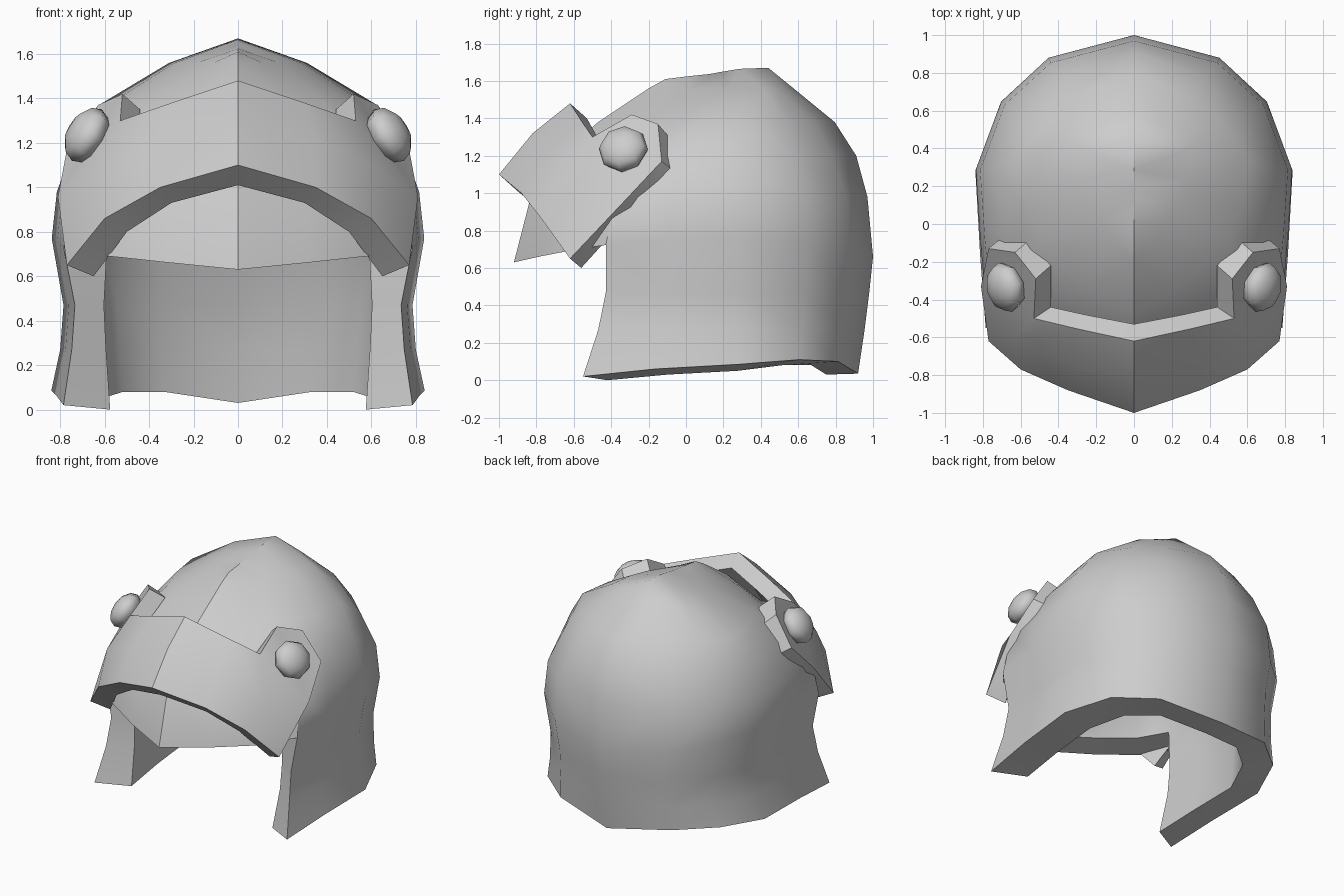
import bpy, bmesh, math
from mathutils import Vector

cube = bpy.data.objects.get("Cube")
if cube:
    bpy.data.objects.remove(cube, do_unlink=True)

GREY = 0.61
mat = bpy.data.materials.new("plain grey")
mat.use_nodes = True
mat.diffuse_color = (GREY, GREY, GREY, 1)
mat.node_tree.nodes["Principled BSDF"].inputs["Base Color"].default_value = (GREY, GREY, GREY, 1)


def shade(obj, angle):
    bpy.ops.object.select_all(action='DESELECT')
    obj.select_set(True)
    bpy.context.view_layer.objects.active = obj
    bpy.ops.object.shade_smooth_by_angle(angle=math.radians(angle))


def add_grid(bm, points):
    """Faces between neighbouring (row, column) points; returns the vertices."""
    verts = {key: bm.verts.new(co) for key, co in points.items()}
    for r, c in points:
        quad = [(r, c), (r + 1, c), (r + 1, c + 1), (r, c + 1)]
        if all(k in verts for k in quad):
            bm.faces.new([verts[k] for k in quad])
    return verts


def build_shell(name, outer_points, inner_points, rim):
    """Outer and inner half surfaces joined along the rim and mirrored in x."""
    bm = bmesh.new()
    outer = add_grid(bm, outer_points)
    inner = add_grid(bm, inner_points)
    for a, b in zip(rim, rim[1:]):
        bm.faces.new([outer[a], outer[b], inner[b], inner[a]])
    mesh = bpy.data.meshes.new(name)
    bm.to_mesh(mesh)
    obj = bpy.data.objects.new(name, mesh)
    bpy.context.collection.objects.link(obj)
    mirror = obj.modifiers.new("mirror", 'MIRROR')
    mirror.use_clip = True
    graph = bpy.context.evaluated_depsgraph_get()
    baked = bpy.data.meshes.new_from_object(obj.evaluated_get(graph))
    obj.modifiers.clear()
    obj.data = baked
    bm.clear()
    bm.from_mesh(baked)
    bmesh.ops.remove_doubles(bm, verts=bm.verts, dist=.001)
    bmesh.ops.recalc_face_normals(bm, faces=bm.faces)
    bm.to_mesh(baked)
    bm.free()
    baked.materials.clear()
    baked.materials.append(mat)
    shade(obj, 35)


# Helmet plan outline from back centre to front centre
plan = [(0, 1), (.54, .84), (.84, .53), (1, .05), (.97, -.3), (.935, -.58),
        (.73, -.74), (.38, -.88), (0, -1)]
CHEEK, BROW, CROWN = 5, 3, 4

# Rings: height, half width, widest y, back y, front y, dip at back, dip at front
outer_rings = [(0, .84, .25, .92, -1.13, 0, 0),
               (.27, .8, .25, .955, -.99, 0, 0),
               (.47, .785, .25, .98, -.92, 0, 0),
               (.77, .838, .25, 1, -.92, .11, .14),
               (.98, .815, .25, .97, -.83, 0, 0),
               (1.2, .735, .25, .91, -.67, 0, 0),
               (1.38, .61, .31, .795, -.47, 0, 0),
               (1.56, .31, .4, .575, -.2, 0, 0),
               (1.67, 0, .44, .44, -.11, 0, .06)]
inner_rings = [(0, .615, .25, .75, -.905, 0, 0),
               (.27, .635, .25, .7, -.8, 0, 0),
               (.47, .645, .25, .64, -.78, 0, 0),
               (.77, .63, .25, .55, -.77, .1, .09),
               (.98, .56, .2, .44, -.6, 0, 0),
               (1.2, .36, .15, .32, -.3, 0, 0),
               (1.3, 0, .15, .2, 0, 0, 0)]
# Bottom edge heights from back centre to cheek front
outer_hem = [.035, .1, .11, .085, .06, .02]
inner_hem = [.03, .08, .08, .05, .03, 0]


def dome_points(rings, hem):
    points = {}
    for r, (z, width, mid, back, front, dip_b, dip_f) in enumerate(rings):
        for c, (px, py) in enumerate(plan):
            if r < BROW and c > CHEEK:
                continue  # face opening
            # Crown rings get flatter diagonals
            pinch = 1 - max(0, r - CROWN) * .2 * (px * py) ** 2
            y = mid + pinch * py * (back - mid if py > 0 else mid - front)
            height = z - py * py * (dip_b if py > 0 else dip_f)
            points[r, c] = (pinch * px * width, y, height if r else hem[c])
    return points


# Helmet shell
rim = [(0, c) for c in range(CHEEK)] + [(r, CHEEK) for r in range(BROW)]
rim += [(BROW, c) for c in range(CHEEK, len(plan))]
build_shell("helmet_shell", dome_points(outer_rings, outer_hem),
            dome_points(inner_rings, inner_hem), rim)

# Raised visor: columns from the centre to the hinge ear, each top, middle, bottom
visor_outer = [[(0, -.62, 1.48), (0, -.82, 1.32), (0, -1, 1.1)],
               [(.3, -.555, 1.38), (.34, -.74, 1.22), (.35, -.88, 1)],
               [(.53, -.5, 1.3), (.64, -.61, 1.07), (.6, -.77, .86)],
               [(.52, -.29, 1.42), (.81, -.33, .957), (.77, -.62, .65)],
               [(.63, -.15, 1.37), (.77, -.13, 1.17)]]
visor_inner = [[(0, -.53, 1.4), (0, -.74, 1.23), (0, -.9, 1.01)],
               [(.26, -.48, 1.31), (.29, -.66, 1.15), (.3, -.8, .93)],
               [(.44, -.44, 1.24), (.55, -.54, 1.01), (.5, -.7, .8)],
               [(.44, -.22, 1.35), (.76, -.28, .91), (.65, -.56, .6)],
               [(.56, -.09, 1.3), (.71, -.08, 1.13)]]


def column_points(columns):
    return {(r, c): co for c, col in enumerate(columns) for r, co in enumerate(col)}


rim = [(0, c) for c in range(5)] + [(1, 4), (1, 3)] + [(2, c) for c in (3, 2, 1, 0)]
build_shell("visor", column_points(visor_outer), column_points(visor_inner), rim)

# Hinge knobs: flattened faceted balls lying on the ears
for side, label in ((1, "left"), (-1, "right")):
    bpy.ops.mesh.primitive_uv_sphere_add(segments=8, ring_count=6, radius=.135,
                                         location=(side * .68, -.335, 1.235))
    knob = bpy.context.object
    knob.name = label + "_hinge_knob"
    knob.scale.z = .65
    knob.rotation_euler = Vector((side * .8, -.22, .5)).to_track_quat('Z', 'Y').to_euler()
    knob.data.materials.append(mat)
    shade(knob, 180)
